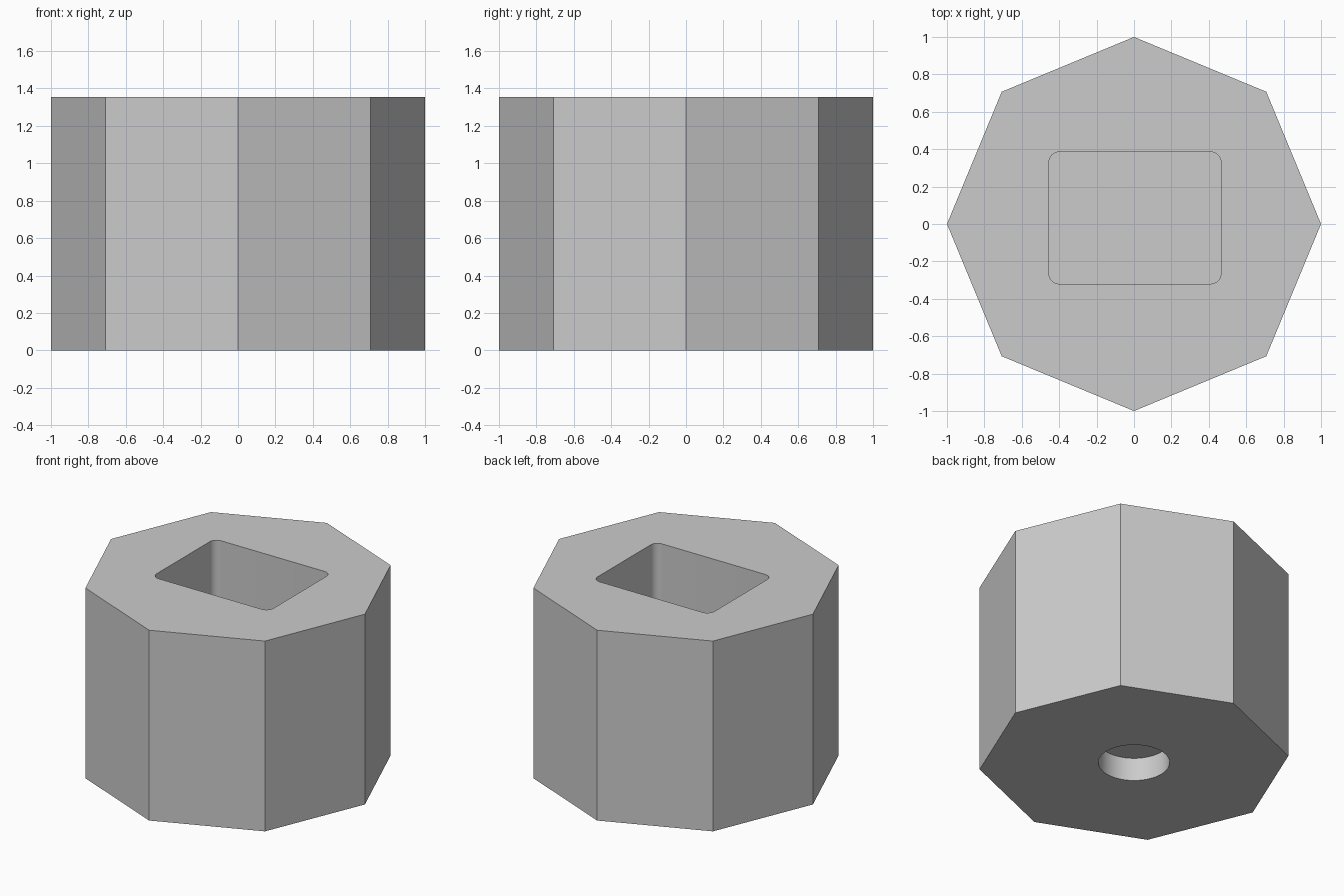
import bpy
import math

HEIGHT = 1.355
POCKET_FLOOR = 0.3
HOLE_DEPTH = 0.165

if "Cube" in bpy.data.objects:
    bpy.data.objects.remove(bpy.data.objects["Cube"], do_unlink=True)

grey = bpy.data.materials.new("light grey")
grey.use_nodes = True
colour = (0.6, 0.6, 0.6, 1)
grey.diffuse_color = colour
grey.node_tree.nodes["Principled BSDF"].inputs["Base Color"].default_value = colour


def prism(name, outline, z0, z1):
    """Extrude a closed anticlockwise outline from z0 to z1."""
    n = len(outline)
    verts = [(x, y, z) for z in (z0, z1) for x, y in outline]
    faces = [list(reversed(range(n))), list(range(n, 2 * n))]
    faces += [[i, (i + 1) % n, (i + 1) % n + n, i + n] for i in range(n)]
    mesh = bpy.data.meshes.new(name)
    mesh.from_pydata(verts, [], faces)
    mesh.materials.append(grey)
    obj = bpy.data.objects.new(name, mesh)
    bpy.context.collection.objects.link(obj)
    return obj


def ring(radius, sides):
    return [(radius * math.cos(math.tau * i / sides),
             radius * math.sin(math.tau * i / sides)) for i in range(sides)]


def rounded_rectangle(x0, x1, y0, y1, radius, steps=8):
    points = []
    corners = [(x1 - radius, y1 - radius), (x0 + radius, y1 - radius),
               (x0 + radius, y0 + radius), (x1 - radius, y0 + radius)]
    for quarter, (cx, cy) in enumerate(corners):
        for i in range(steps + 1):
            a = (quarter + i / steps) * math.pi / 2
            points.append((cx + radius * math.cos(a), cy + radius * math.sin(a)))
    return points


# Octagonal block
body = prism("octagonal_body", ring(1, 8), 0, HEIGHT)

# Rounded pocket in the top, blind round hole in the base
pocket = prism("pocket_cutter", rounded_rectangle(-0.455, 0.465, -0.32, 0.385, 0.055),
               POCKET_FLOOR, HEIGHT + 0.1)
hole = prism("hole_cutter", ring(0.23, 64), -0.1, HOLE_DEPTH)

bpy.ops.object.select_all(action="DESELECT")
body.select_set(True)
bpy.context.view_layer.objects.active = body
for cutter in (pocket, hole):
    cutter.hide_render = True
    cut = body.modifiers.new(cutter.name, "BOOLEAN")
    cut.operation = "DIFFERENCE"
    cut.solver = "EXACT"
    cut.object = cutter
    bpy.ops.object.modifier_apply(modifier=cut.name)
    bpy.data.objects.remove(cutter, do_unlink=True)

# Smooth the round walls, keep the facets crisp
bpy.ops.object.shade_smooth_by_angle(angle=math.radians(30))
